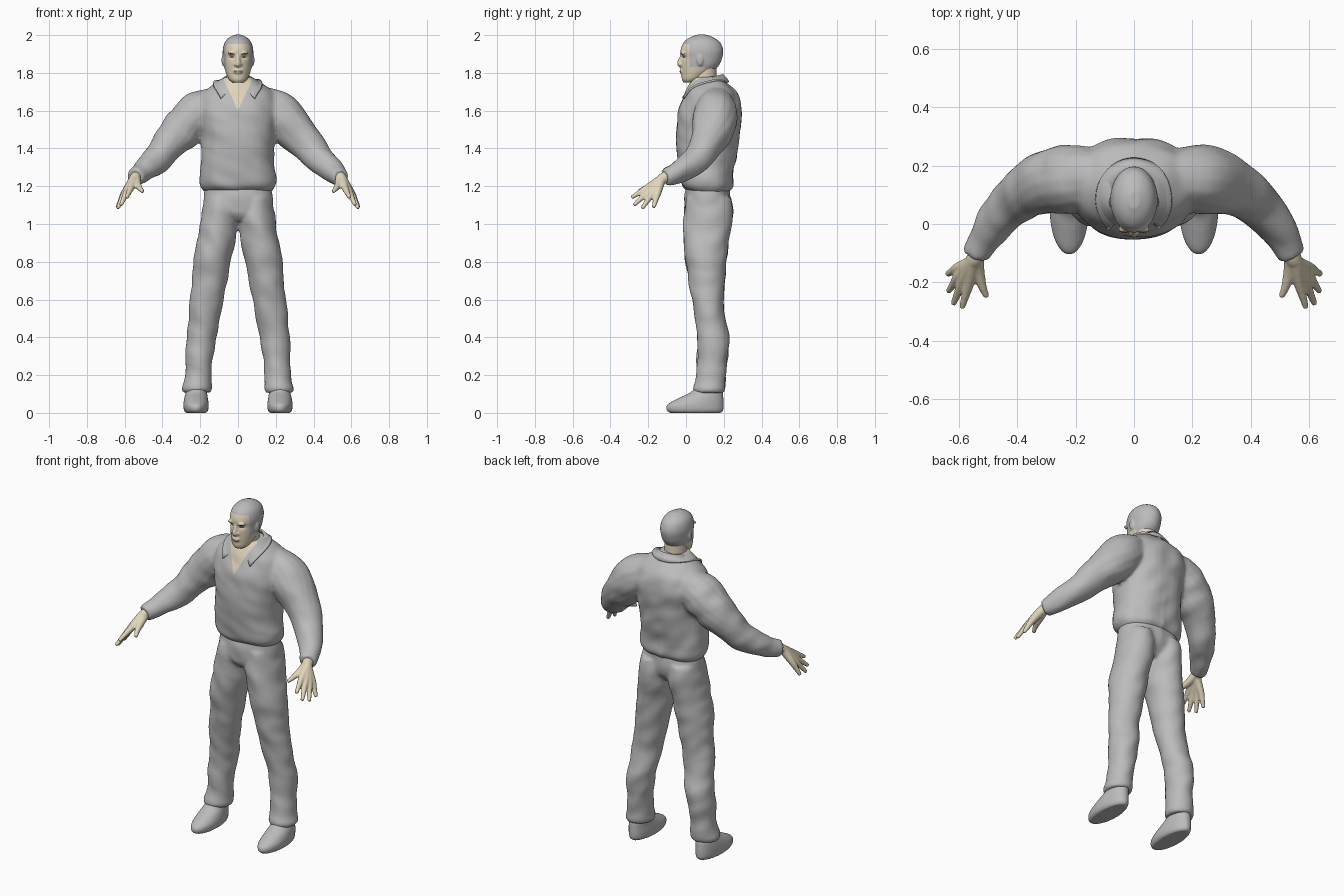
import bpy, bmesh, math
from mathutils import Vector, noise
from mathutils.bvhtree import BVHTree

if "Cube" in bpy.data.objects:
    bpy.data.objects.remove(bpy.data.objects["Cube"])


def material(name, rgb):
    m = bpy.data.materials.new(name)
    m.use_nodes = True
    m.diffuse_color = (*rgb, 1)
    bsdf = next(n for n in m.node_tree.nodes if n.type == 'BSDF_PRINCIPLED')
    bsdf.inputs["Base Color"].default_value = (*rgb, 1)
    return m


GREY = material("plain grey", (0.5, 0.5, 0.5))
SKIN = material("warm skin", (0.75, 0.66, 0.49))
DARK = material("eye dark", (0.1, 0.1, 0.13))
LIP = material("lip brown", (0.45, 0.33, 0.25))


def spline(rows, n=5):
    """Smooth in-between rows through the given rows."""
    rows = [Vector(r) for r in rows]
    out = []
    for i in range(len(rows) - 1):
        a, b = rows[max(i - 1, 0)], rows[i]
        c, d = rows[i + 1], rows[min(i + 2, len(rows) - 1)]
        for k in range(n):
            t = k / n
            out.append(b + (c - a) * (t / 2) + (a * 2 - b * 5 + c * 4 - d) * (t * t / 2)
                       + (b * 3 - a - c * 3 + d) * (t ** 3 / 2))
    return out + [rows[-1]]


def skin_rings(bm, rings):
    """Join closed rings of points into a capped solid."""
    loops = [[bm.verts.new(p) for p in ring] for ring in rings]
    for a, b in zip(loops, loops[1:]):
        for i in range(len(a)):
            j = (i + 1) % len(a)
            bm.faces.new((a[i], a[j], b[j], b[i]))
    bm.faces.new(loops[0][::-1])
    bm.faces.new(loops[-1])


def stack(bm, rows, side=1, power=1.0, n=5, sides=32):
    """Level sections: height, front y, back y, centre x, half width."""
    def curve(v):
        return math.copysign(abs(v) ** power, v)
    rings = []
    for z, front, back, cx, rx in spline(rows, n):
        angles = [math.tau * i / sides for i in range(sides)]
        rings.append([(side * cx + rx * curve(math.cos(a)),
                       (front + back) / 2 + (back - front) / 2 * curve(math.sin(a)), z)
                      for a in angles])
    skin_rings(bm, rings)


def limb(bm, rows, side=1, sides=16):
    """Round sections across a path: x, y, z, radius."""
    pts = spline(rows)
    rings = []
    for i, p in enumerate(pts):
        t = (pts[min(i + 1, len(pts) - 1)] - pts[max(i - 1, 0)]).to_3d().normalized()
        u = t.cross(Vector((0, 0, 1))).normalized()
        w = t.cross(u)
        ring = []
        for k in range(sides):
            a = math.tau * k / sides
            q = p.to_3d() + (u * math.cos(a) + w * math.sin(a)) * p[3]
            ring.append((side * q.x, q.y, q.z))
        rings.append(ring)
    skin_rings(bm, rings)


def blob(bm, centre, radii):
    made = bmesh.ops.create_uvsphere(bm, u_segments=20, v_segments=12, radius=1)
    for v in made["verts"]:
        v.co = Vector(centre) + Vector([a * b for a, b in zip(v.co, radii)])


def build(name, bm, mats, voxel=0, smooth=4, fold=0):
    """Turn the parts into one smooth skin, with optional cloth folds."""
    bmesh.ops.recalc_face_normals(bm, faces=bm.faces)
    mesh = bpy.data.meshes.new(name)
    bm.to_mesh(mesh)
    bm.free()
    ob = bpy.data.objects.new(name, mesh)
    bpy.context.collection.objects.link(ob)
    if voxel:
        r = ob.modifiers.new("merge", 'REMESH')
        r.mode = 'VOXEL'
        r.voxel_size = voxel
        s = ob.modifiers.new("soften", 'SMOOTH')
        s.factor = 0.5
        s.iterations = smooth
        dg = bpy.context.evaluated_depsgraph_get()
        ob.data = bpy.data.meshes.new_from_object(ob.evaluated_get(dg))
        ob.modifiers.clear()
        bpy.data.meshes.remove(mesh)
    for v in ob.data.vertices:
        if fold:
            n = noise.noise(Vector((abs(v.co.x) * 9, v.co.y * 8, v.co.z * 12 + v.co.x * 5)))
            v.co += v.normal * n * fold
    ob.data.materials.clear()
    for m in mats:
        ob.data.materials.append(m)
    ob.data.polygons.foreach_set("use_smooth", [True] * len(ob.data.polygons))
    ob.data.update()
    return ob


def paint(ob, cuts, rule):
    """Cut clean borders, then give the second colour to faces inside the rule."""
    bm = bmesh.new()
    bm.from_mesh(ob.data)
    for co, no in cuts:
        bmesh.ops.bisect_plane(bm, geom=bm.verts[:] + bm.edges[:] + bm.faces[:],
                               plane_co=co, plane_no=no)
    for f in bm.faces:
        f.material_index = int(rule(f.calc_center_median()))
        f.smooth = True
    tree = BVHTree.FromBMesh(bm)
    bm.to_mesh(ob.data)
    bm.free()
    return tree


# Shirt: torso and sleeves, with the open neck in skin colour
bm = bmesh.new()
stack(bm, [(1.17, .01, .23, 0, .17), (1.20, -.025, .25, 0, .195), (1.26, -.035, .25, 0, .203),
           (1.36, -.047, .27, 0, .192), (1.5, -.052, .287, 0, .2), (1.6, -.042, .297, 0, .215),
           (1.68, -.01, .277, 0, .2), (1.73, .012, .235, 0, .145), (1.78, .035, .18, 0, .075)],
      power=0.88)
for s in (1, -1):
    limb(bm, [(.1, .16, 1.64, .09), (.2, .155, 1.59, .118), (.29, .145, 1.505, .113),
              (.36, .115, 1.43, .094), (.43, .06, 1.345, .077), (.5, -.03, 1.28, .062),
              (.535, -.09, 1.255, .052), (.545, -.11, 1.248, .046)], s)
shirt = build("shirt", bm, [GREY, SKIN], 0.01, 5, 0.009)
shirt_tree = paint(shirt, [((0, 0, 1.6), (s, 0, -.46)) for s in (1, -1)],
                   lambda c: abs(c.x) < .46 * (c.z - 1.6) and c.y < .08)

# Collar: folded strip around the neck, resting on the shirt
bm = bmesh.new()
rows = []
for i in range(-16, 17):
    t = abs(i) / 16
    a = math.radians(152) * i / 16
    r = Vector((math.sin(a), math.cos(a), 0))
    top = Vector((.076 * r.x, .105 + .088 * r.y, 1.79 - .08 * t ** 2))
    low = Vector((.11 * r.x + math.copysign(.035 * t ** 4, i), .1 + .12 * r.y, 1.745 - .085 * t ** 3))
    co, no, _, _ = shirt_tree.find_nearest(low)
    mid = (top + low) / 2 + r * .008
    rows.append([bm.verts.new(p) for p in (top, mid, co + no * .008)])
for a, b in zip(rows, rows[1:]):
    for k in range(2):
        bm.faces.new((a[k], b[k], b[k + 1], a[k + 1]))
collar = build("collar", bm, [GREY])
solid = collar.modifiers.new("thickness", 'SOLIDIFY')
solid.thickness = 0.01
solid.offset = 0

# Trousers: hips and both legs
bm = bmesh.new()
stack(bm, [(1.02, .03, .19, 0, .13), (1.06, .0, .225, 0, .18), (1.12, -.008, .235, 0, .185),
           (1.18, -.005, .232, 0, .175), (1.24, .01, .22, 0, .17)], power=0.9)
for s in (1, -1):
    stack(bm, [(1.14, .0, .24, .09, .085), (1.06, -.01, .25, .096, .095),
               (.97, -.015, .237, .105, .1), (.84, -.008, .22, .13, .101),
               (.7, .015, .207, .147, .095), (.55, .038, .2, .171, .087),
               (.4, .06, .23, .193, .079), (.25, .058, .215, .208, .07),
               (.17, .05, .208, .213, .073), (.13, .042, .205, .217, .078),
               (.11, .05, .2, .217, .073)], s)
build("trousers", bm, [GREY], 0.01, 4, 0.008)

# Shoes
for s, label in ((1, "left"), (-1, "right")):
    bm = bmesh.new()
    stack(bm, [(0, -.085, .187, .222, .054), (.015, -.103, .198, .222, .064),
               (.045, -.098, .2, .222, .067), (.08, -.035, .198, .222, .062),
               (.11, .025, .195, .22, .056), (.15, .06, .18, .218, .05)], s)
    build(label + "_shoe", bm, [GREY], 0.007, 2)

# Hands: palm formed where the finger roots merge
fingers = [((.565, -.2, 1.195), (.59, -.288, 1.14)), ((.585, -.192, 1.178), (.62, -.275, 1.1)),
           ((.598, -.175, 1.166), (.637, -.232, 1.083)), ((.602, -.15, 1.163), (.64, -.172, 1.088))]
for s, label in ((1, "left"), (-1, "right")):
    bm = bmesh.new()
    for root, tip in fingers:
        mid = [a * .5 + b * .5 for a, b in zip(root, tip)]
        limb(bm, [(.535, -.09, 1.258, .028), (.552, -.13, 1.235, .027),
                  (*root, .019), (*mid, .0145), (*tip, .01)], s, 12)
    limb(bm, [(.54, -.11, 1.245, .025), (.533, -.165, 1.212, .021),
              (.52, -.215, 1.19, .015), (.505, -.25, 1.172, .01)], s, 12)
    build(label + "_hand", bm, [SKIN], 0.005, 3)

# Neck
bm = bmesh.new()
stack(bm, [(1.66, .03, .18, 0, .08), (1.74, .028, .165, 0, .064), (1.84, .04, .16, 0, .06)])
build("neck", bm, [SKIN])

# Head: skull, nose, brow and ears, with cropped hair by region
bm = bmesh.new()
stack(bm, [(1.748, -.012, .05, 0, .028), (1.765, -.022, .085, 0, .048), (1.80, -.024, .135, 0, .064),
           (1.84, -.026, .175, 0, .075), (1.88, -.026, .192, 0, .079), (1.92, -.029, .197, 0, .081),
           (1.96, -.014, .182, 0, .071), (1.985, .015, .15, 0, .05), (2.002, .055, .11, 0, .018)])
limb(bm, [(0, -.018, 1.9, .009), (0, -.029, 1.87, .011), (0, -.034, 1.848, .014),
          (0, -.024, 1.838, .012)], 1, 12)
blob(bm, (0, -.022, 1.808), (.026, .012, .013))
for s in (1, -1):
    blob(bm, (s * .013, -.025, 1.845), (.01, .012, .009))
    blob(bm, (s * .03, -.018, 1.905), (.025, .012, .009))
    blob(bm, (s * .08, .075, 1.868), (.007, .018, .03))
head = build("head", bm, [SKIN, GREY], 0.005, 3)
for v in head.data.vertices:
    if v.co.y < .03:
        d = ((abs(v.co.x) - .033) / .016) ** 2 + ((v.co.z - 1.884) / .011) ** 2
        v.co.y += .009 * math.exp(-d)
X, Y, Z = Vector((1, 0, 0)), Vector((0, 1, 0)), Vector((0, 0, 1))
head_tree = paint(head, [(Y * .018, Y), (Y * .1, Y), (Z * 1.953, Z), (Z * 1.832, Z), (Z * 1.795, Z)],
                  lambda c: c.z > 1.953 or (c.y > .018 and c.z > 1.832)
                  or (c.y > .1 and c.z > 1.795))


def face_plate(name, x, z, w, h, mat, tilt=0):
    """Thin oval laid on the face."""
    bm = bmesh.new()
    bmesh.ops.create_circle(bm, cap_ends=True, cap_tris=True, segments=20, radius=1)
    for v in bm.verts:
        px, pz = x + v.co.x * w, z + v.co.y * h + v.co.x * tilt
        hit = head_tree.ray_cast(Vector((px, -1, pz)), Y)[0]
        v.co = (px, (hit.y if hit else 0) - .0025, pz)
    build(name, bm, [mat])


# Eyes, eyebrows and mouth
for s, label in ((1, "left"), (-1, "right")):
    face_plate(label + "_eye", s * .033, 1.884, .013, .0045, DARK)
    face_plate(label + "_eyebrow", s * .034, 1.902, .019, .003, DARK, s * .003)
face_plate("mouth", 0, 1.808, .023, .004, LIP)
